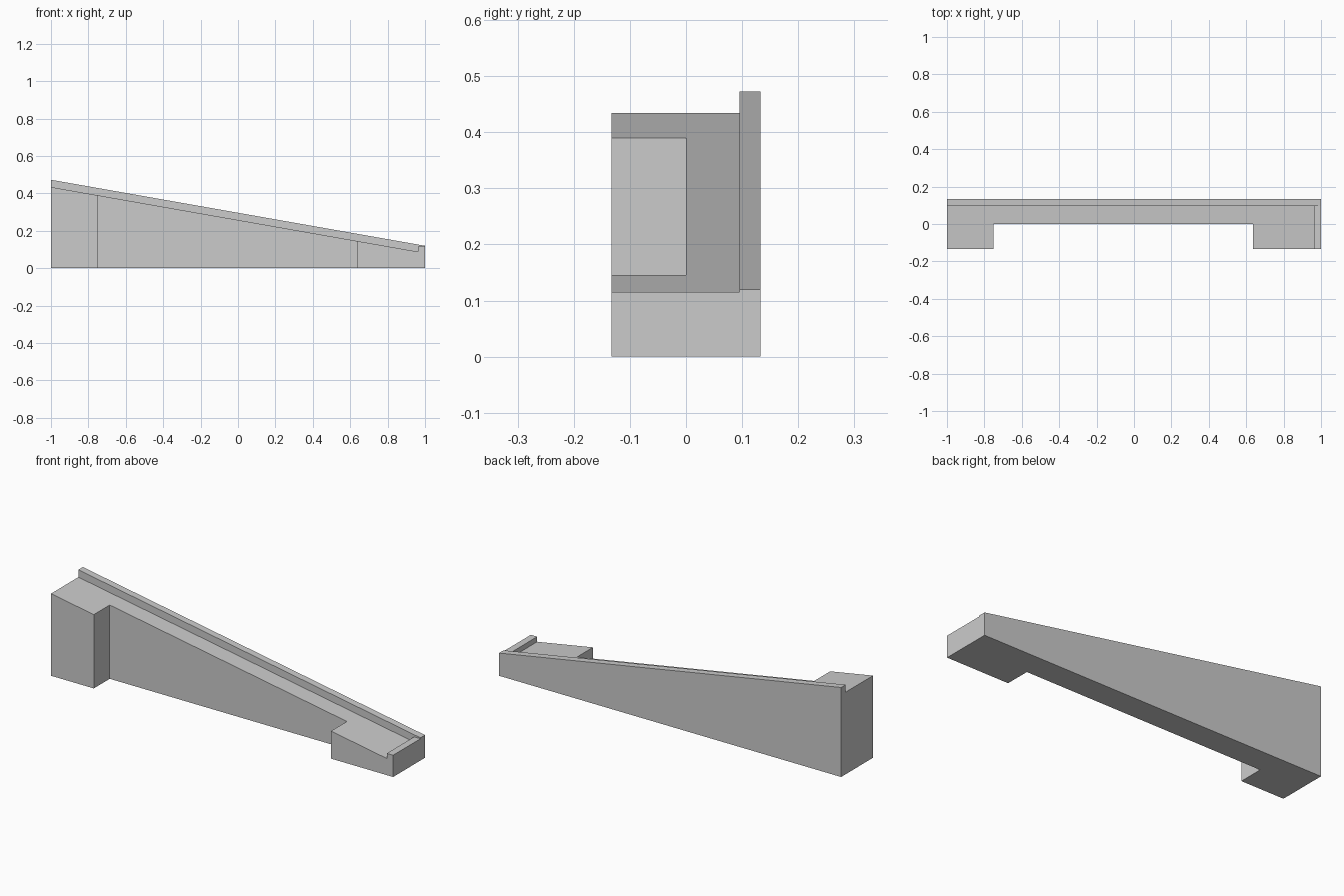
import bpy
import bmesh

default = bpy.data.objects.get("Cube")
if default:
    bpy.data.objects.remove(default, do_unlink=True)

# Single plain grey for the whole ramp wall
GREY = (0.6, 0.6, 0.6, 1.0)
mat = bpy.data.materials.new("plain_grey")
mat.use_nodes = True
mat.diffuse_color = GREY
mat.node_tree.nodes["Principled BSDF"].inputs["Base Color"].default_value = GREY


def extrude_profile(name, profile, y_front, y_back):
    """Solid made by extruding an x-z outline along y."""
    bm = bmesh.new()
    face = bm.faces.new([bm.verts.new((x, y_front, z)) for x, z in profile])
    result = bmesh.ops.extrude_face_region(bm, geom=[face])
    verts = [v for v in result["geom"] if isinstance(v, bmesh.types.BMVert)]
    bmesh.ops.translate(bm, verts=verts, vec=(0, y_back - y_front, 0))
    bmesh.ops.recalc_face_normals(bm, faces=bm.faces[:])
    mesh = bpy.data.meshes.new(name)
    bm.to_mesh(mesh)
    bm.free()
    mesh.materials.append(mat)
    obj = bpy.data.objects.new(name, mesh)
    bpy.context.collection.objects.link(obj)
    return obj


FRONT, RAIL, BACK = -0.133, 0.095, 0.133

# Sloped body with a raised lip at its low end
body = extrude_profile("sloped_body", [
    (-1, 0), (1, 0), (1, 0.115), (0.963, 0.115), (0.963, 0.088), (-1, 0.434)],
    FRONT, RAIL)

# Recess between the two end blocks
cutter = extrude_profile("recess_cutter", [
    (-0.75, -0.1), (0.637, -0.1), (0.637, 0.6), (-0.75, 0.6)], FRONT - 0.1, 0)
cutter.hide_render = True
cut = body.modifiers.new("recess", "BOOLEAN")
cut.operation = "DIFFERENCE"
cut.solver = "EXACT"
cut.object = cutter
bpy.context.view_layer.objects.active = body
bpy.ops.object.modifier_apply(modifier=cut.name)
bpy.data.objects.remove(cutter, do_unlink=True)

# Taller rail along the back
extrude_profile("back_rail", [(-1, 0), (1, 0), (1, 0.12), (-1, 0.473)], RAIL, BACK)
